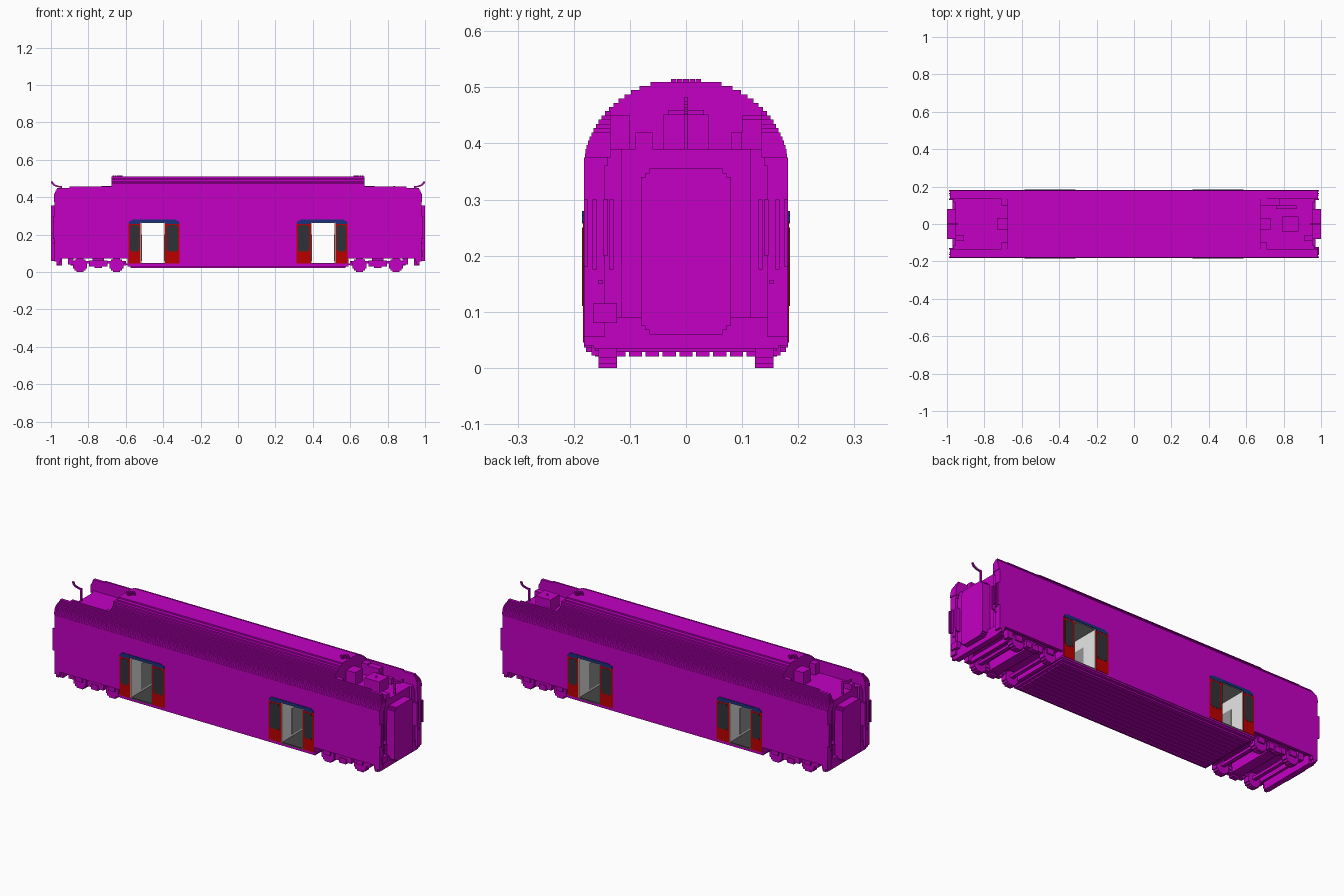
import bpy, bmesh, math
from mathutils import Matrix, Vector

cube = bpy.data.objects.get("Cube")
if cube:
    bpy.data.objects.remove(cube, do_unlink=True)


def material(name, red, green, blue):
    colour = (red, green, blue, 1)
    mat = bpy.data.materials.new(name)
    mat.use_nodes = True
    mat.diffuse_color = colour
    shader = next(n for n in mat.node_tree.nodes if n.type == 'BSDF_PRINCIPLED')
    shader.inputs["Base Color"].default_value = colour
    return mat


PAINT = material("magenta paint", 0.55, 0, 0.55)
RED = material("door red", 0.5, 0, 0)
BLUE = material("door blue", 0.01, 0.03, 0.2)
GLASS = material("dark glass", 0.03, 0.03, 0.04)
WHITE = material("interior white", 0.85, 0.85, 0.85)
GREY = material("interior grey", 0.3, 0.3, 0.3)
FLOOR = material("floor grey", 0.06, 0.06, 0.06)


class Part:
    """A mesh gathered from blocks; every block may be mirrored on x or y."""

    def __init__(self, name, mat=PAINT, mirror=""):
        self.name, self.mat, self.mirror = name, mat, mirror
        self.bm = bmesh.new()

    def block(self, x, y, z):
        spans = (x, y, z)
        centre = Vector([(low + high) / 2 for low, high in spans])
        size = [high - low for low, high in spans]
        centres = [centre]
        for axis, letter in enumerate("xy"):
            if letter in self.mirror:
                for c in list(centres):
                    other = c.copy()
                    other[axis] = -c[axis]
                    centres.append(other)
        for c in centres:
            place = Matrix.Translation(c) @ Matrix.Diagonal((*size, 1))
            bmesh.ops.create_cube(self.bm, size=1, matrix=place)
        return self

    def finish(self):
        mesh = bpy.data.meshes.new(self.name)
        self.bm.to_mesh(mesh)
        self.bm.free()
        mesh.materials.append(self.mat)
        bpy.context.collection.objects.link(bpy.data.objects.new(self.name, mesh))


def around(middle, half):
    return (middle - half, middle + half)


def both(half):
    return (-half, half)


# Main dimensions
SIDE, SILL, HEAD, EAVES, DECK = 0.182, 0.045, 0.265, 0.375, 0.39
WALL, CORNER, STEP = 0.955, 0.98, 0.0075
BELLY = 0.59
INNER, OUTER = around(0.455, 0.065)
CROWN, CROWN_BASE = 0.675, 0.46

# Body between and around the doorways
body = Part("body", mirror="x")
body.block((0, INNER), both(SIDE), (SILL, EAVES))
body.block((OUTER, BELLY), both(SIDE), (SILL, EAVES))
body.block((BELLY, WALL), both(SIDE), (0.085, EAVES))
body.block((INNER, OUTER), both(SIDE), (HEAD, EAVES))
body.block((0, WALL), both(SIDE - STEP), (EAVES, DECK))
body.finish()

skirts = Part("skirts", mirror="xy")
skirts.block((BELLY, WALL), (SIDE - 2 * STEP, SIDE), (0.072, 0.1))
skirts.block((WALL, 0.97), (SIDE - 3 * STEP, SIDE), (0.04, 0.1))
skirts.finish()

# Roof in steps along an elliptic arch: long edges first, then the crown
edges = Part("roof_edges", mirror="y")
crown = Part("roof_crown")
z = EAVES
while z < 0.51:
    top = z + STEP
    arch = SIDE * math.sqrt(1 - ((top - 0.36) / 0.16) ** 2)
    if z < CROWN_BASE - STEP / 2:
        end = CORNER + STEP / 2 - max(0, z - 0.41) / 2
        if top > CROWN_BASE - STEP:
            end = 0.9
        edges.block(both(end), (0.135, arch), (z, top))
    if z > DECK - STEP:
        crown.block(both(CROWN), both(min(arch, 0.14)), (z, top))
    z = top
edges.finish()
crown.finish()

# Round roof vents
for name, middle in (("left_roof_vent", 0.645), ("right_roof_vent", -0.645)):
    vent = Part(name)
    for i in range(-2, 3):
        for j in range(-2, 3):
            if abs(i) + abs(j) < 4 and (i + j) % 2 == 0:
                x, y = middle + i * 0.011, j * 0.011
                vent.block(around(x, 0.005), around(y, 0.005), (0.51, 0.515))
    vent.finish()

# Equipment on the lowered roof ends
cooler = Part("roof_cooler")
cooler.block((0.79, 0.88), both(0.04), (DECK, 0.452))
cooler.block(around(0.835, 0.004), both(0.004), (DECK, CROWN_BASE))
cooler.finish()
lockers = Part("roof_lockers", mirror="x")
lockers.block((CROWN, 0.73), both(0.032), (DECK, CROWN_BASE))
lockers.block((0.91, WALL), (-0.09, -0.06), (DECK, 0.42))
lockers.finish()
fillets = Part("roof_corner_fillets", mirror="xy")
fillets.block((CROWN, 0.71), (0.1, 0.14), (DECK, 0.45))
fillets.finish()
duct = Part("roof_duct")
duct.block((0.7, 0.78), (0.1, 0.14), (DECK, 0.443))
duct.block((0.76, 0.87), (0.08, 0.1), (DECK, 0.42))
duct.finish()

# Curved antennas at both ends, rising in small steps
antennas = Part("antennas", mirror="x")
antennas.block(around(0.945, 0.004), both(0.004), (DECK, CROWN_BASE))
COUNT = 8
for i in range(COUNT):
    angle = i / COUNT * math.pi / 2
    x, z = 0.945 + 0.05 * math.sin(angle), 0.485 - 0.03 * math.cos(angle)
    antennas.block(around(x, 0.005), both(0.004), around(z, 0.004))
antennas.finish()

# End walls: corner pillars, sills, gangways and grab bars
pillars = Part("corner_pillars", mirror="xy")
pillars.block((WALL - STEP, CORNER), (0.145, SIDE), (0.055, EAVES))
pillars.block((WALL - STEP, 0.965), (0.115, 0.15), (0.05, DECK))
pillars.block((WALL - STEP, CORNER), (0.14, SIDE - STEP), (0.36, 0.4))
pillars.finish()
sills = Part("end_sills", mirror="x")
sills.block((WALL - 2 * STEP, 0.97), both(0.165), (0.035, 0.09))
sills.finish()
gangways = Part("gangways", mirror="x")
for inset in (0, STEP, 2 * STEP):
    upright = (0.06 + 2 * STEP - inset, 0.355 - 2 * STEP + inset)
    gangways.block((WALL - STEP, 1), both(0.08 - inset), upright)
gangways.finish()
bars = Part("grab_bars", mirror="xy")
for x, y, low in ((0.99, 0.178, 0.18), (0.99, 0.163, 0.175),
                  (0.985, 0.143, 0.2), (0.988, 0.133, 0.175)):
    bars.block((0.96, x), around(y, STEP / 2), (low, 0.3))
bars.block((WALL, 0.986), around(0.153, STEP / 2), around(0.153, STEP / 2))
bars.finish()
cabinet = Part("end_cabinet")
cabinet.block((WALL, 0.988), (-0.166, -0.123), (0.08, 0.115))
cabinet.finish()

# Underframe with long ribs
underframe = Part("underframe")
underframe.block(both(BELLY + STEP), both(SIDE), (0.036, SILL))
underframe.block(both(BELLY), both(SIDE - STEP / 2), (0.028, SILL))
for i in range(-5, 6):
    underframe.block(both(BELLY - 2 * STEP), around(i * 0.03, 0.012), (0.02, SILL))
underframe.finish()

# Bogies: stepped wheels, side frames and cross beams
RADIUS, AXLES = 0.037, (0.65, 0.845)
wheels = Part("wheels", mirror="xy")
frames = Part("bogie_frames", mirror="xy")
beams = Part("bogie_beams", mirror="x")
for axle in AXLES:
    for wide, tall in ((1, 0.5), (0.8, 0.8), (0.5, 1)):
        wheels.block(around(axle, wide * RADIUS), (0.123, 0.156),
                     around(RADIUS, tall * RADIUS))
    frames.block(around(axle, 0.02), (0.15, 0.164), (0.04, 0.07))
    beams.block(around(axle, 0.01), both(0.14), (0.035, 0.05))
MIDDLE = sum(AXLES) / 2
frames.block(around(MIDDLE, 0.14), (0.13, 0.15), (0.045, 0.06))
frames.block(around(MIDDLE, 0.05), (0.135, 0.162), (0.03, 0.062))
frames.block(around(MIDDLE, 0.02), (0.14, 0.168), (0.022, 0.05))
frames.block((0.88, 0.91), (0.13, 0.16), (0.04, 0.09))
beams.block(around(MIDDLE, 0.03), both(0.14), (0.035, 0.09))
for side in both(0.14):
    beams.block(around(MIDDLE + side, STEP), both(0.14), (0.035, 0.06))
for part in (wheels, frames, beams):
    part.finish()

# Vestibule linings inside the doorways
THIN = 0.004
for name, mat, level in (("vestibule_floor", FLOOR, SILL),
                         ("vestibule_ceiling", GREY, HEAD)):
    lining = Part(name, mat, "x")
    lining.block((INNER, OUTER), both(SIDE), around(level, THIN))
    lining.finish()
walls = Part("vestibule_walls", WHITE, "x")
panels = Part("vestibule_panels", GREY, "x")
for x in (INNER, OUTER):
    walls.block(around(x, THIN), both(SIDE), (SILL, HEAD))
    panels.block(around(x, THIN + 0.002), both(0.1), (0.06, 0.2))
walls.finish()
panels.finish()

# Open door leaves, windows and head trim as thin plates
LEAVES = ((INNER - 0.078, INNER), (OUTER, OUTER + 0.066))
FACE, RAISED = (SIDE - THIN, SIDE + 0.002), (SIDE - THIN, SIDE + 0.003)
leaves = Part("door_leaves", RED, "xy")
windows = Part("door_windows", GLASS, "xy")
heads = Part("door_heads", BLUE, "xy")
for left, right in LEAVES:
    leaves.block((left, right), FACE, (SILL, HEAD - THIN))
    for inset, grow in ((STEP, 0), (2 * STEP, STEP)):
        windows.block((left + inset, right - inset), RAISED,
                      (0.118 - grow, 0.243 + grow))
    heads.block((left + THIN, right - THIN), RAISED, (HEAD - STEP, HEAD + STEP))
heads.block((INNER - 0.06, OUTER + 0.05), RAISED, (HEAD, HEAD + 2 * STEP))
for part in (leaves, windows, heads):
    part.finish()
